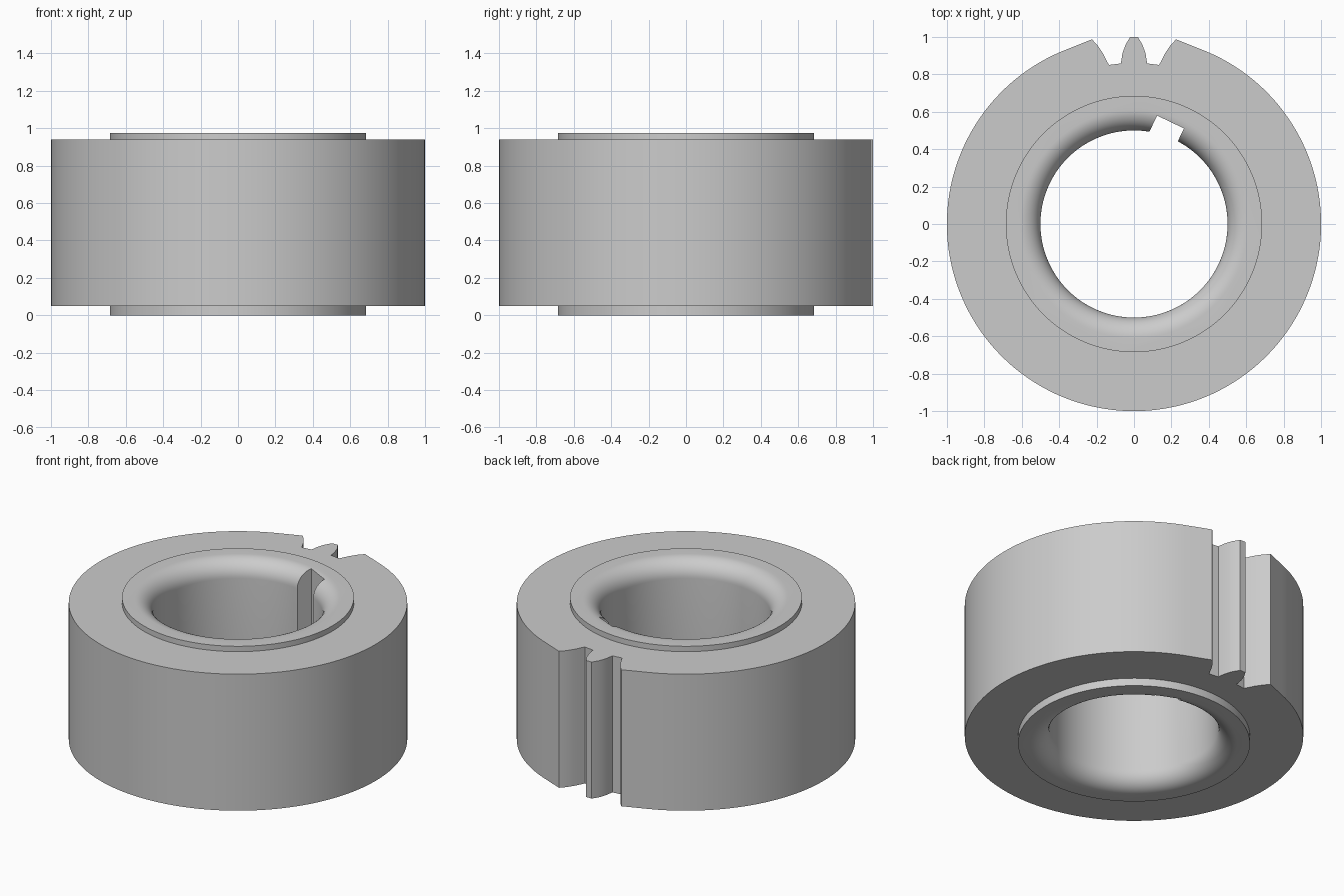
import bpy, bmesh, math

old = bpy.data.objects.get("Cube")
if old:
    bpy.data.objects.remove(old, do_unlink=True)

SEG = 128
Z_BODY, Z_BODY_TOP, Z_TOP = 0.05, 0.94, 0.975
R_HUB, R_BORE, FILLET = 0.685, 0.5, 0.11

steel = bpy.data.materials.new("light grey steel")
steel.use_nodes = True
grey = (0.6, 0.6, 0.6, 1)
steel.diffuse_color = grey
steel.node_tree.nodes["Principled BSDF"].inputs["Base Color"].default_value = grey


def finish(name, bm):
    bmesh.ops.recalc_face_normals(bm, faces=bm.faces)
    mesh = bpy.data.meshes.new(name)
    bm.to_mesh(mesh)
    bm.free()
    mesh.materials.append(steel)
    ob = bpy.data.objects.new(name, mesh)
    bpy.context.collection.objects.link(ob)
    return ob


def prism(name, outline, z0, z1):
    bm = bmesh.new()
    face = bm.faces.new([bm.verts.new((x, y, z0)) for x, y in outline])
    ext = bmesh.ops.extrude_face_region(bm, geom=[face])["geom"]
    top = [v for v in ext if isinstance(v, bmesh.types.BMVert)]
    bmesh.ops.translate(bm, verts=top, vec=(0, 0, z1 - z0))
    return finish(name, bm)


def lathe(name, profile):
    """Solid of revolution with flat end caps."""
    bm = bmesh.new()
    turn = [2 * math.pi * i / SEG for i in range(SEG)]
    rings = [[bm.verts.new((r * math.cos(a), r * math.sin(a), z)) for a in turn]
             for r, z in profile]
    for lo, hi in zip(rings, rings[1:]):
        for i in range(SEG):
            j = (i + 1) % SEG
            bm.faces.new((lo[i], lo[j], hi[j], hi[i]))
    bm.faces.new(rings[0])
    bm.faces.new(rings[-1])
    return finish(name, bm)


def boolean(target, tool, operation):
    mod = target.modifiers.new(operation.title(), "BOOLEAN")
    mod.operation, mod.object, mod.solver = operation, tool, "EXACT"
    bpy.context.view_layer.objects.active = target
    bpy.ops.object.modifier_apply(modifier=mod.name)
    bpy.data.objects.remove(tool, do_unlink=True)


# Round blank with one full tooth between two gaps at the back
flank = [(0.225, 0.987), (0.195, 0.955), (0.165, 0.91), (0.145, 0.87), (0.134, 0.85),
         (0.07, 0.858), (0.062, 0.91), (0.046, 0.957), (0.02, 1.0)]
start, sweep = math.radians(69.5), math.radians(319)
rim = [(math.cos(start - sweep * i / SEG), math.sin(start - sweep * i / SEG))
       for i in range(SEG + 1)]
gear = prism("gear_ring", rim + [(-x, y) for x, y in flank] + flank[::-1],
             Z_BODY, Z_BODY_TOP)

# Raised hub on both faces
boolean(gear, lathe("hub", [(R_HUB, 0), (R_HUB, Z_TOP)]), "UNION")

# Bore with rounded mouths
arc = [math.pi / 2 * i / 12 for i in range(13)]
mouth = [(R_BORE + FILLET * (1 - math.sin(a)), FILLET * (1 - math.cos(a))) for a in arc]
flare = mouth[0][0]
profile = [(flare, -0.1)] + mouth + [(r, Z_TOP - z) for r, z in mouth[::-1]] + [(flare, Z_TOP + 0.1)]
boolean(gear, lathe("bore_cutter", profile), "DIFFERENCE")

# Keyway, turned and set slightly off the axis
turn = math.radians(25.5)
c, s = math.cos(turn), math.sin(turn)
slot = [(-0.138, 0.3), (0.021, 0.3), (0.021, 0.576), (-0.138, 0.576)]
key = prism("keyway_cutter", [(u * c + v * s, v * c - u * s) for u, v in slot], -0.1, Z_TOP + 0.1)
boolean(gear, key, "DIFFERENCE")

# Smooth shading with crisp edges
bpy.ops.object.select_all(action="DESELECT")
gear.select_set(True)
bpy.context.view_layer.objects.active = gear
bpy.ops.object.shade_smooth_by_angle(angle=math.radians(25))
